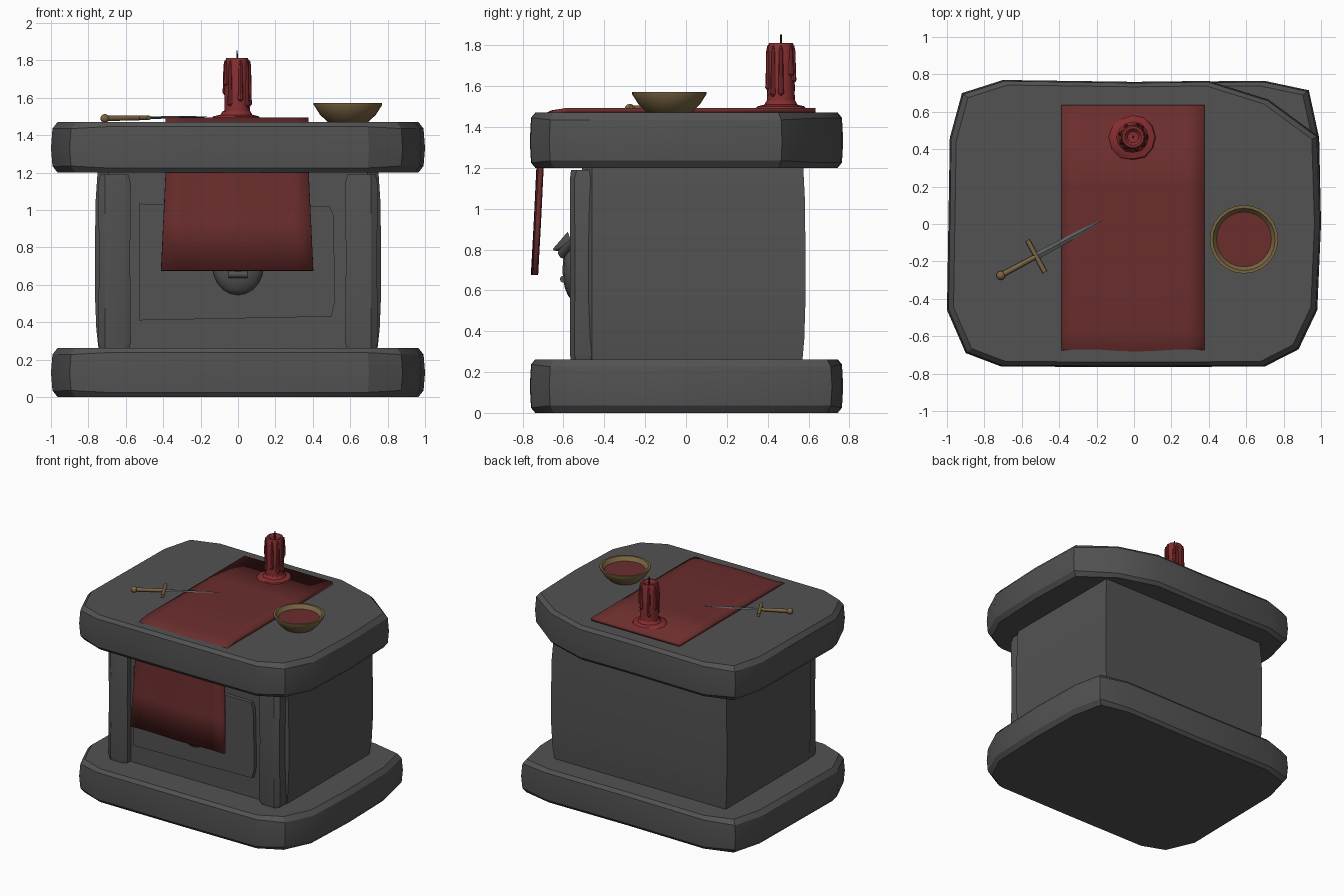
import bpy, bmesh, math, random
from mathutils import Vector, Matrix

if "Cube" in bpy.data.objects:
    bpy.data.objects.remove(bpy.data.objects["Cube"])

random.seed(4)


def material(name, rgb):
    m = bpy.data.materials.new(name)
    m.diffuse_color = (*rgb, 1)
    m.use_nodes = True
    m.node_tree.nodes["Principled BSDF"].inputs["Base Color"].default_value = m.diffuse_color
    return m


STONE = material("stone grey", (0.085, 0.085, 0.085))
CLOTH = material("cloth red", (0.15, 0.027, 0.027))
WAX = material("wax red", (0.24, 0.027, 0.03))
BRASS = material("dull brass", (0.19, 0.13, 0.055))
STEEL = material("steel grey", (0.10, 0.11, 0.115))
WICK = material("wick black", (0.02, 0.018, 0.016))


def finish(name, bm, mat, angle=30):
    bmesh.ops.recalc_face_normals(bm, faces=bm.faces)
    me = bpy.data.meshes.new(name)
    bm.to_mesh(me)
    bm.free()
    ob = bpy.data.objects.new(name, me)
    bpy.context.collection.objects.link(ob)
    me.materials.append(mat)
    bpy.ops.object.select_all(action='DESELECT')
    ob.select_set(True)
    bpy.context.view_layer.objects.active = ob
    bpy.ops.object.shade_smooth_by_angle(angle=math.radians(angle))
    return ob


def loft(name, rings, mat, angle=30, caps=True):
    """Skin a list of equally long closed rings of points."""
    bm = bmesh.new()
    vs = [[bm.verts.new(p) for p in r] for r in rings]
    n = len(vs[0])
    for a, b in zip(vs, vs[1:]):
        for i in range(n):
            j = (i + 1) % n
            bm.faces.new((a[i], a[j], b[j], b[i]))
    if caps:
        bm.faces.new(vs[0])
        bm.faces.new(vs[-1])
    return finish(name, bm, mat, angle)


def lathe(name, profile, centre, mat, n=16, wobble=0.0, angle=40):
    """Revolve (radius, z) points round a vertical axis."""
    bump = [1 + random.uniform(-wobble, wobble) for _ in range(n)]
    rings = [[(centre[0] + r * bump[i] * math.cos(math.tau * i / n),
               centre[1] + r * bump[i] * math.sin(math.tau * i / n), z)
              for i in range(n)] for r, z in profile]
    return loft(name, rings, mat, angle)


def rod(name, a, b, r1, r2, mat, n=8):
    a, b = Vector(a), Vector(b)
    bm = bmesh.new()
    rot = (b - a).to_track_quat('Z', 'Y').to_matrix().to_4x4()
    bmesh.ops.create_cone(bm, cap_ends=True, segments=n, radius1=r1, radius2=r2,
                          depth=(b - a).length,
                          matrix=Matrix.Translation((a + b) / 2) @ rot)
    return finish(name, bm, mat, 50)


def ball(name, centre, scale, mat, u=10, v=7):
    bm = bmesh.new()
    bmesh.ops.create_uvsphere(bm, u_segments=u, v_segments=v, radius=1,
                              matrix=Matrix.Translation(centre) @ Matrix.Diagonal((*scale, 1)))
    return finish(name, bm, mat, 60)


# Worn stone slabs: straight front and back, clipped corners
def slab(name, outline, z0, z1):
    rings = []
    for z, k, dz in ((z0, 0.965, 0.0), (z0 + 0.025, 0.992, 0.01),
                     (z0 + 0.13, 1.0, 0), (z1 - 0.025, 0.992, -0.01), (z1, 0.965, 0.0)):
        ring = []
        for x, y in outline:
            corner = abs(x) > 0.85
            ring.append((x * k, y * k, z + (dz if corner else 0)))
        rings.append(ring)
    return loft(name, rings, STONE, 25)


front_left = [(-0.92, 0.70), (-0.985, 0.46), (-1.0, -0.46), (-0.90, -0.69), (-0.71, -0.762),
              (0.0, -0.765), (0.70, -0.762), (0.88, -0.67), (0.98, -0.46), (1.0, 0.0)]
slab("base_slab", front_left + [(0.99, 0.46), (0.935, 0.715), (0.70, 0.765), (0, 0.76), (-0.70, 0.77)],
     0.0, 0.262)
slab("top_slab", front_left + [(0.985, 0.47), (0.72, 0.665), (0.40, 0.765), (0, 0.76), (-0.70, 0.77)],
     1.2, 1.47)

# Body block, slightly bulging, front corners clipped
body = []
for z, s in ((0.24, 0.972), (0.36, 0.99), (0.55, 1.0), (0.80, 1.0), (1.05, 0.995), (1.22, 0.98)):
    x, b = 0.765 * s, 0.585 * s
    body.append([(-x, -0.46, z), (-x + 0.06, -0.51, z), (x - 0.06, -0.51, z), (x, -0.46, z),
                 (x, 0.1, z), (x, b, z), (0, b, z), (-x, b, z), (-x, 0.1, z)])
loft("body", body, STONE)

# Corner pillars with bevelled, worn edges
for side, tag in ((-1, "left"), (1, "right")):
    rings = []
    for z, s in ((0.25, 0.0), (0.29, 0.012), (0.75, 0.008), (1.14, 0.012), (1.19, 0.0)):
        rings.append([(side * px, py, z) for px, py in (
            (0.585 - s, -0.48), (0.585 - s, -0.545 - s), (0.605, -0.563 - s / 2),
            (0.71, -0.563 - s / 2), (0.735 + s, -0.535 - s), (0.735 + s, -0.46))])
    loft(tag + "_pillar", rings, STONE, 25)

# Raised front panel
panel = [(-0.53, 0.41), (0.50, 0.43), (0.52, 0.52), (0.51, 0.97), (0.49, 1.02), (-0.49, 1.03), (-0.53, 1.035)]
loft("front_panel", [[(x, y, z) for x, z in panel] for y in (-0.49, -0.54)], STONE)

# Carved face on the panel
ball("face_carving", (0, -0.54, 0.70), (0.14, 0.065, 0.155), STONE, 14, 10)
rod("face_nose", (0, -0.56, 0.83), (0, -0.65, 0.80), 0.06, 0.004, STONE)
for s, tag in ((-1, "left"), (1, "right")):
    rod(tag + "_brow", (s * 0.02, -0.60, 0.78), (s * 0.13, -0.55, 0.84), 0.03, 0.02, STONE)
rod("face_mouth", (-0.05, -0.60, 0.655), (0.05, -0.60, 0.655), 0.018, 0.018, STONE)

# Cloth runner: lies on the slab, sinks into its edge and hangs in front
path = [(0.635, 1.482), (0.2, 1.482), (-0.2, 1.482), (-0.58, 1.482), (-0.65, 1.470), (-0.70, 1.445),
        (-0.712, 1.40), (-0.715, 1.2), (-0.728, 0.93), (-0.742, 0.675)]
bm = bmesh.new()
cols = 9
grid = []
for k, (y, z) in enumerate(path):
    hang = max(0.0, (1.2 - z) / 0.53)
    row = []
    for i in range(cols):
        t = i / (cols - 1)
        wave = math.sin(t * 9) * 0.006
        row.append(bm.verts.new((-0.387 + 0.765 * t + hang * 0.05 * (t - 0.5),
                                 y + (wave if k >= 4 else 0), z)))
    grid.append(row)
for a, b in zip(grid, grid[1:]):
    for i in range(cols - 1):
        bm.faces.new((a[i], a[i + 1], b[i + 1], b[i]))
runner = finish("cloth_runner", bm, CLOTH, 40)
solid = runner.modifiers.new("thickness", 'SOLIDIFY')
solid.thickness = 0.024
solid.offset = 0

# Candle with wax pool, drips and wick
cx, cy = -0.005, 0.465
lathe("wax_pool", [(0.13, 1.488), (0.12, 1.501), (0.085, 1.509), (0.072, 1.53)], (cx, cy), WAX, 12, 0.06)
lathe("candle", [(0.070, 1.49), (0.066, 1.60), (0.066, 1.79), (0.058, 1.812), (0.045, 1.812),
                 (0.030, 1.795), (0.004, 1.792)], (cx, cy), WAX, 16)
for i in range(9):
    a = math.tau * i / 9 + random.uniform(-0.2, 0.2)
    low = random.uniform(1.54, 1.68)
    lathe("wax_drip", [(0.004, low - 0.012), (0.015, low), (0.013, low + 0.03), (0.010, 1.77), (0.004, 1.80)],
          (cx + 0.065 * math.cos(a), cy + 0.065 * math.sin(a)), WAX, 8)
rod("wick", (cx, cy, 1.785), (cx, cy, 1.853), 0.005, 0.004, WICK, 6)

# Bowl and the red liquid inside
bowl = (0.588, -0.082)
lathe("bowl", [(0.095, 1.465), (0.11, 1.472), (0.15, 1.51), (0.183, 1.562), (0.183, 1.572), (0.167, 1.572),
               (0.14, 1.53), (0.10, 1.50)], bowl, BRASS, 24)
lathe("bowl_liquid", [(0.12, 1.535), (0.147, 1.541)], bowl, CLOTH, 24)

# Dagger: brass hilt and tapering blade
tip, pommel = Vector((-0.165, 0.022, 1.498)), Vector((-0.712, -0.275, 1.49))
along = (tip - pommel).normalized()
across = Vector((-along.y, along.x, 0)).normalized()
guard = pommel + along * 0.215
ball("pommel", pommel, (0.025, 0.025, 0.023), BRASS)
rod("grip", pommel, guard, 0.015, 0.013, BRASS)
rod("guard", guard - across * 0.097, guard + across * 0.097, 0.013, 0.013, BRASS)
up = Vector((0, 0, 0.007))
blade = [[p + across * w, p + up * h, p - across * w, p - up * h]
         for p, w, h in ((guard, 0.020, 1), (guard + along * 0.28, 0.013, 0.9), (tip, 0.001, 0.2))]
loft("blade", blade, STEEL, 20)
